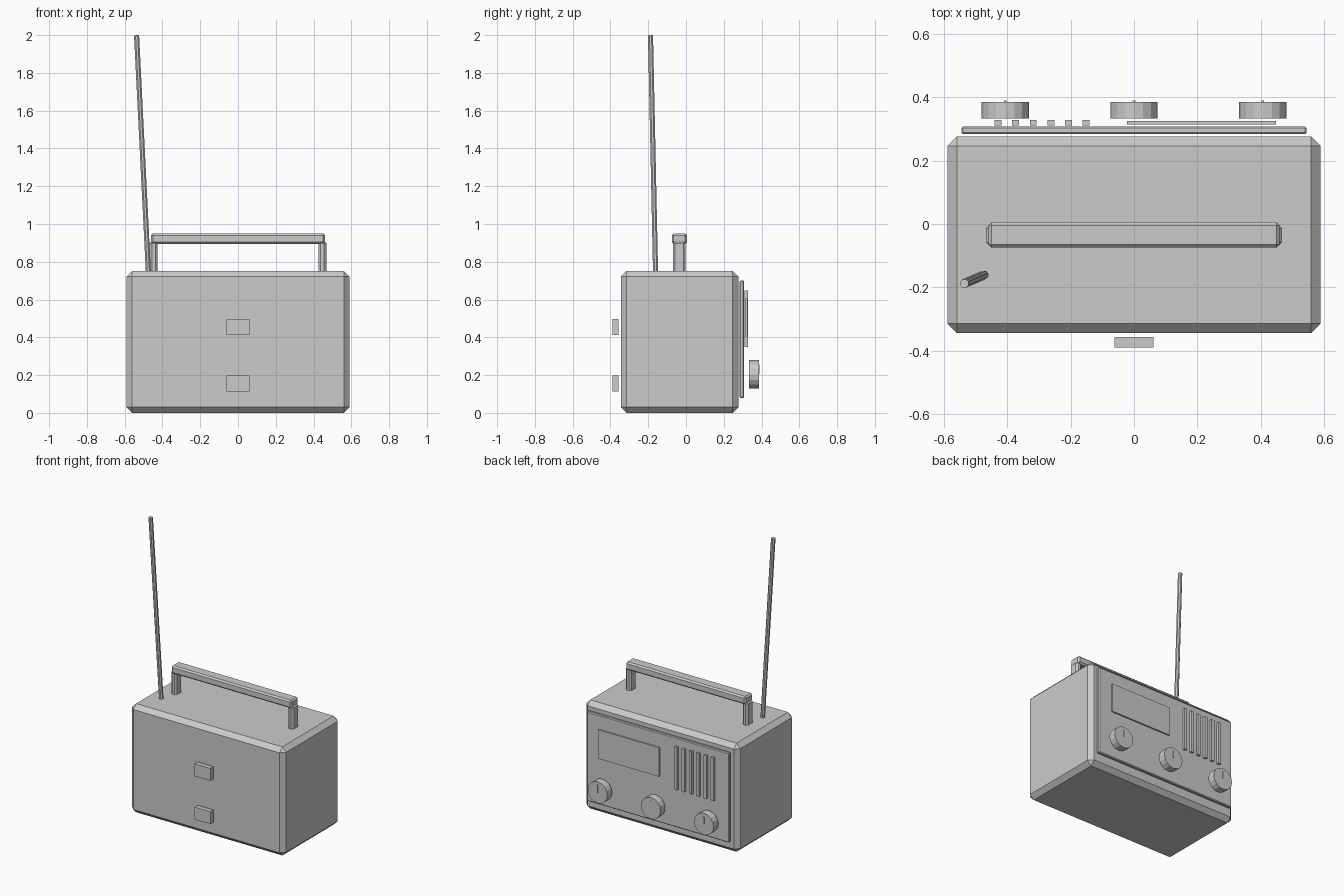
import bpy
from mathutils import Vector

if "Cube" in bpy.data.objects:
    bpy.data.objects.remove(bpy.data.objects["Cube"])


def box(name, lo, hi, bevel=0.0):
    """Axis-aligned box between two corners, with an optional flat chamfer."""
    lo, hi = Vector(lo), Vector(hi)
    bpy.ops.mesh.primitive_cube_add(size=1, location=(lo + hi) / 2)
    ob = bpy.context.object
    ob.name = name
    for v in ob.data.vertices:
        v.co = v.co * (hi - lo)
    if bevel:
        m = ob.modifiers.new("chamfer", 'BEVEL')
        m.width = bevel
        m.segments = 1
    return ob


def rod(name, a, b, radius, sides):
    """Flat-sided cylinder from point a to point b."""
    a, b = Vector(a), Vector(b)
    d = b - a
    bpy.ops.mesh.primitive_cylinder_add(
        vertices=sides, radius=radius, depth=d.length, location=(a + b) / 2,
        rotation=d.to_track_quat('Z', 'Y').to_euler())
    bpy.context.object.name = name
    return bpy.context.object


# Case and control panel
box("case", (-0.59, -0.345, 0), (0.59, 0.277, 0.752), 0.03)
box("control_panel", (-0.545, 0.284, 0.08), (0.545, 0.308, 0.70), 0.005)

# Tuning display
box("display", (-0.022, 0.315, 0.405), (0.448, 0.325, 0.605))

# Speaker slats
for i in range(6):
    x = -0.43 + i * 0.0558
    box(f"speaker_slat_{i + 1}", (x - 0.011, 0.311, 0.35), (x + 0.011, 0.328, 0.647))

# Knobs with pointer marks
for i, x in enumerate((-0.407, 0, 0.407)):
    rod(f"knob_{i + 1}", (x, 0.334, 0.204), (x, 0.386, 0.204), 0.075, 16)
    box(f"knob_pointer_{i + 1}", (x - 0.004, 0.384, 0.205), (x + 0.004, 0.39, 0.255))

# Clips on the opposite face
for i, z in enumerate((0.155, 0.455)):
    box(f"clip_{i + 1}", (-0.061, -0.39, z - 0.043), (0.061, -0.357, z + 0.043))

# Carry handle
box("handle_bar", (-0.46, -0.075, 0.895), (0.46, 0.006, 0.95), 0.01)
for side, s in (("left", -1), ("right", 1)):
    x = s * 0.447
    box(f"handle_post_{side}", (x - 0.021, -0.07, 0.74), (x + 0.021, -0.002, 0.91), 0.012)

# Tilted aerial
rod("aerial", (-0.474, -0.161, 0.735), (-0.537, -0.188, 1.999), 0.0145, 8)
